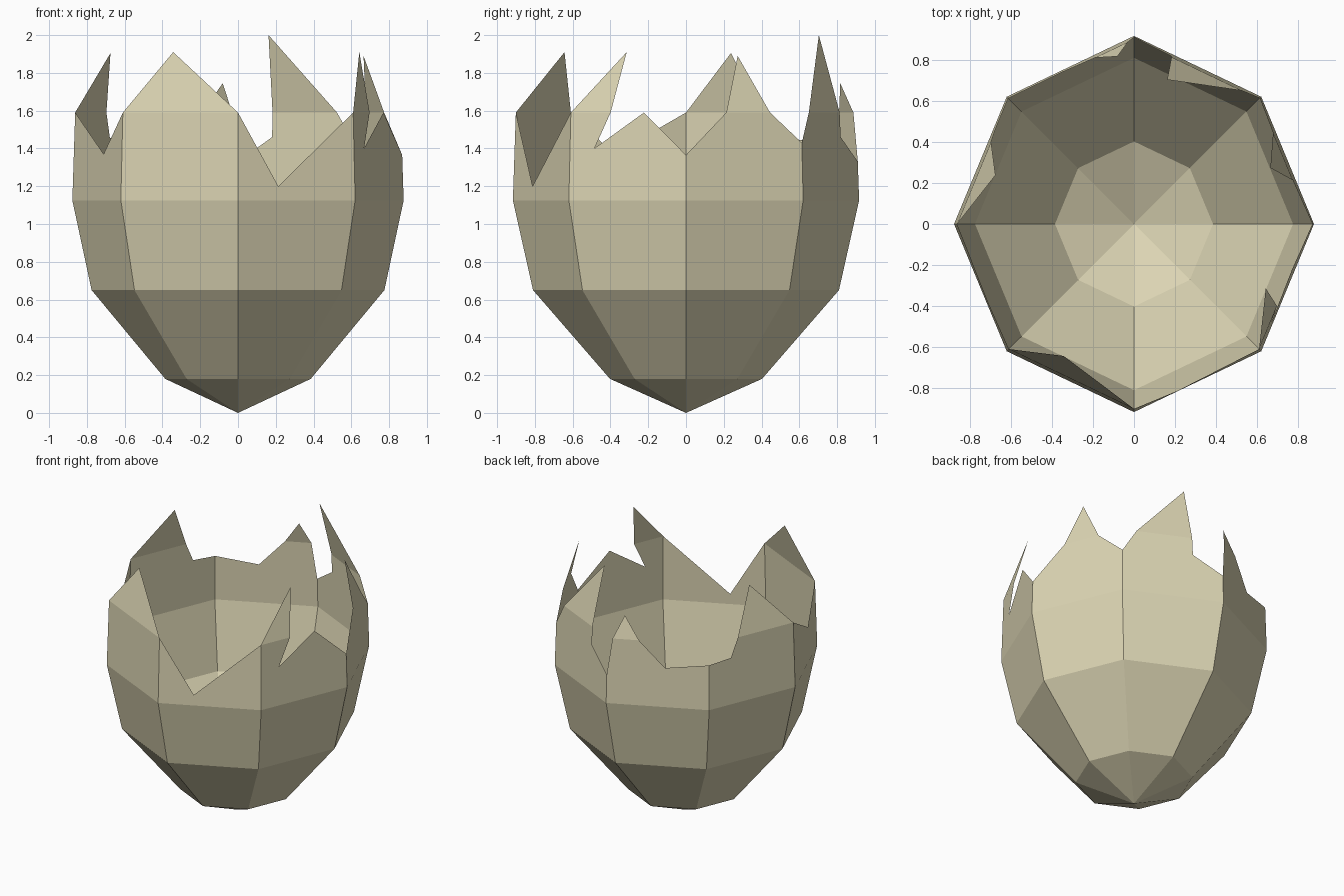
import bpy, bmesh, math
from mathutils import Vector

if "Cube" in bpy.data.objects:
    bpy.data.objects.remove(bpy.data.objects["Cube"])

SIDES = 8
# Egg profile: (height, radius)
PROFILE = [(0.18, 0.385), (0.65, 0.775), (1.125, 0.877), (1.59, 0.862), (2.05, 0.733)]
BEND = 1.59

# Broken rim: height at each corner, then (fraction across side, height) on each side
CORNER_Z = [1.365, 1.43, 1.33, 1.445, 1.59, 1.59, 1.59, 1.59]
BREAKS = [
    [(.35, 1.59), (.497, 1.89), (.73, 1.59)],
    [(.14, 1.59), (.694, 2.0), (.70, 1.59), (.705, 1.46)],
    [(.05, 1.59), (.14, 1.745), (.31, 1.59), (.57, 1.405)],
    [(.26, 1.457), (.345, 1.59), (.565, 1.905)],
    [(.62, 1.37)],
    [(.372, 1.91)],
    [(.345, 1.2)],
    [(.425, 1.91), (.345, 1.59), (.21, 1.4), (.635, 1.59)],
]


def radius(z):
    for (z0, r0), (z1, r1) in zip(PROFILE, PROFILE[1:]):
        if z <= z1:
            return r0 + (r1 - r0) * (z - z0) / (z1 - z0)


def corner(i, z):
    i %= SIDES
    a = math.tau * i / SIDES
    depth = 1.045 if i in (2, 6) else 1.0   # slightly deeper front to back
    r = radius(z)
    return Vector((r * math.cos(a), r * depth * math.sin(a), z))


def wall(i, t, z):
    return corner(i, z).lerp(corner(i + 1, z), t)


bm = bmesh.new()


def face(points):
    bm.faces.new([bm.verts.new(p) for p in points])


for i in range(SIDES):
    # Pointed base and the two lower bands
    face([Vector((0, 0, 0)), corner(i + 1, .18), corner(i, .18)])
    for (z0, _), (z1, _) in zip(PROFILE[:2], PROFILE[1:3]):
        face([corner(i, z0), corner(i + 1, z0), corner(i + 1, z1), corner(i, z1)])
    # Upper band cut along the broken rim
    rim = [(0, CORNER_Z[i])] + BREAKS[i] + [(1, CORNER_Z[(i + 1) % SIDES])]
    low = [wall(i, t, z) for t, z in rim if z <= BEND]
    face([corner(i, 1.125), corner(i + 1, 1.125)] + low[::-1])
    # Shards that lean inward above the bend
    for k, (t, z) in enumerate(rim):
        if z > BEND:
            face([wall(i, *rim[k - 1]), wall(i, *rim[k + 1]), wall(i, t, z)])

bmesh.ops.remove_doubles(bm, verts=bm.verts[:], dist=0.001)
bmesh.ops.triangulate(bm, faces=[f for f in bm.faces if len(f.verts) > 4])
bmesh.ops.recalc_face_normals(bm, faces=bm.faces[:])
# Keep the outside facing out
if sum(f.normal.dot(f.calc_center_median() - Vector((0, 0, 1))) for f in bm.faces) < 0:
    bmesh.ops.reverse_faces(bm, faces=bm.faces[:])

mesh = bpy.data.meshes.new("broken_eggshell")
bm.to_mesh(mesh)
bm.free()
shell = bpy.data.objects.new("broken_eggshell", mesh)
bpy.context.collection.objects.link(shell)

mat = bpy.data.materials.new("pale shell beige")
mat.diffuse_color = (0.71, 0.66, 0.45, 1)
mat.use_nodes = True
mat.node_tree.nodes["Principled BSDF"].inputs["Base Color"].default_value = mat.diffuse_color
mesh.materials.append(mat)
